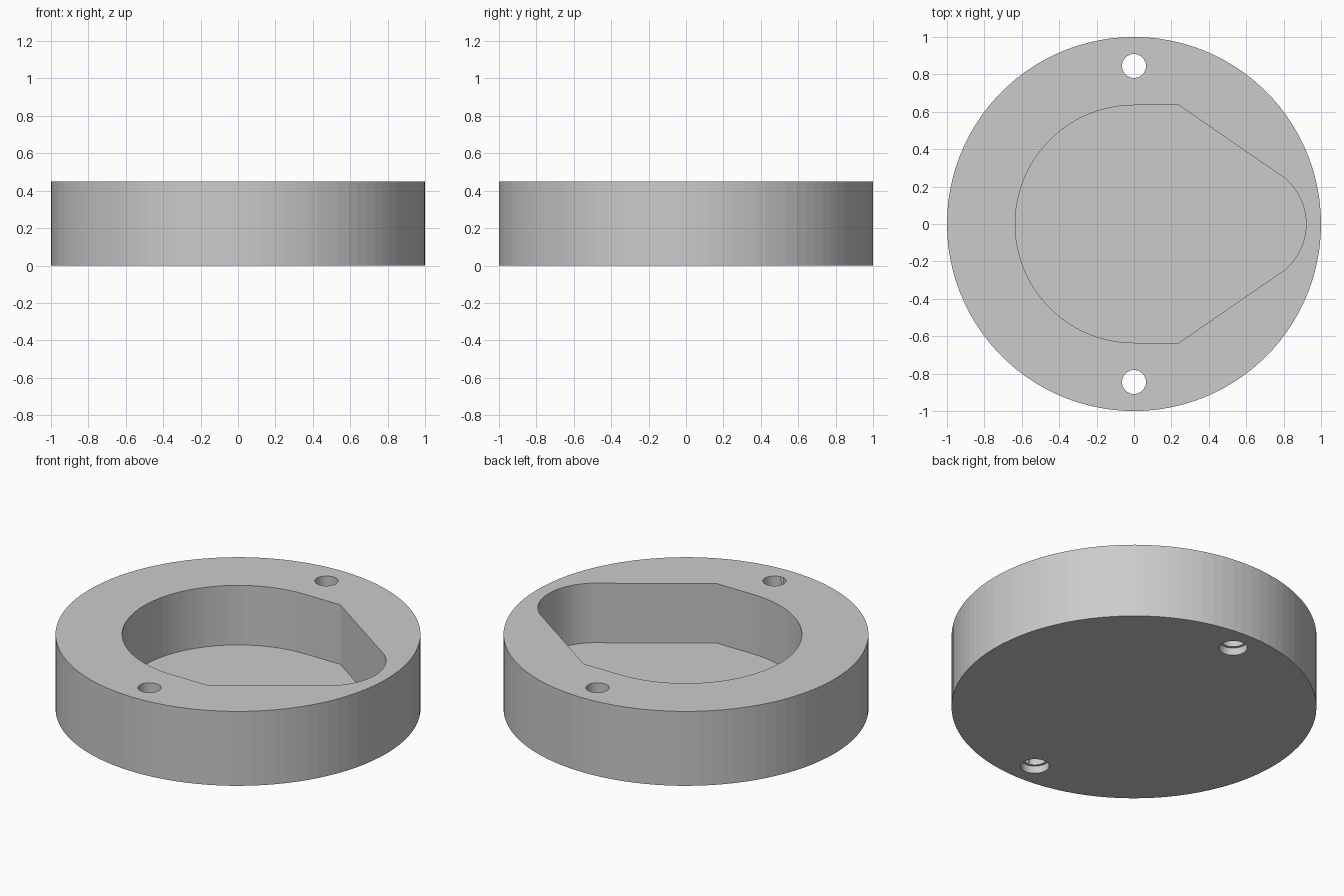
import bpy
import bmesh
from math import cos, sin, radians, asin, degrees

cube = bpy.data.objects.get("Cube")
if cube:
    bpy.data.objects.remove(cube, do_unlink=True)

HEIGHT = 0.45
FLOOR = 0.09

grey = bpy.data.materials.new("plain_grey")
grey.use_nodes = True
colour = (0.6, 0.6, 0.6, 1)
grey.diffuse_color = colour
grey.node_tree.nodes["Principled BSDF"].inputs["Base Color"].default_value = colour


def arc(cx, cy, radius, start, end, steps):
    """Points on an arc, angles in degrees, both ends included."""
    angles = [radians(start + (end - start) * i / steps) for i in range(steps + 1)]
    return [(cx + radius * cos(a), cy + radius * sin(a)) for a in angles]


def circle(cx, cy, radius, steps):
    return arc(cx, cy, radius, 0, 360, steps)[:-1]


def prism(name, outline, bottom, top):
    """Solid made by raising a closed outline from bottom to top."""
    bm = bmesh.new()
    base = bm.faces.new([bm.verts.new((x, y, bottom)) for x, y in outline])
    raised = bmesh.ops.extrude_face_region(bm, geom=[base])["geom"]
    verts = [g for g in raised if isinstance(g, bmesh.types.BMVert)]
    bmesh.ops.translate(bm, verts=verts, vec=(0, 0, top - bottom))
    bmesh.ops.recalc_face_normals(bm, faces=bm.faces)
    mesh = bpy.data.meshes.new(name)
    bm.to_mesh(mesh)
    bm.free()
    mesh.materials.append(grey)
    obj = bpy.data.objects.new(name, mesh)
    bpy.context.collection.objects.link(obj)
    return obj


def cut(body, cutter):
    """Subtract the cutter from the body, then discard it."""
    cutter.hide_render = True
    mod = body.modifiers.new("cut", "BOOLEAN")
    mod.operation = "DIFFERENCE"
    mod.solver = "EXACT"
    mod.object = cutter
    bpy.context.view_layer.objects.active = body
    bpy.ops.object.modifier_apply(modifier=mod.name)
    bpy.data.objects.remove(cutter, do_unlink=True)


# Round body
body = prism("round_housing", circle(0, 0, 1, 100), 0, HEIGHT)

# Blind pocket: half circle, short straight sides, tapering to a rounded nose
nose_angle = degrees(asin(0.245 / 0.32))
pocket = (arc(0, 0, 0.635, 90, 270, 50)
          + [(0.24, -0.635)]
          + arc(0.6, 0, 0.32, -nose_angle, nose_angle, 24)
          + [(0.24, 0.635)])
cut(body, prism("pocket_cutter", pocket, FLOOR, HEIGHT + 0.1))

# Screw holes, each with a shallow wider recess underneath
for side in (-1, 1):
    y = side * 0.845
    cut(body, prism("hole_cutter", circle(0, y, 0.064, 32), -0.1, HEIGHT + 0.1))
    cut(body, prism("recess_cutter", circle(0, y, 0.078, 32), -0.1, 0.045))
